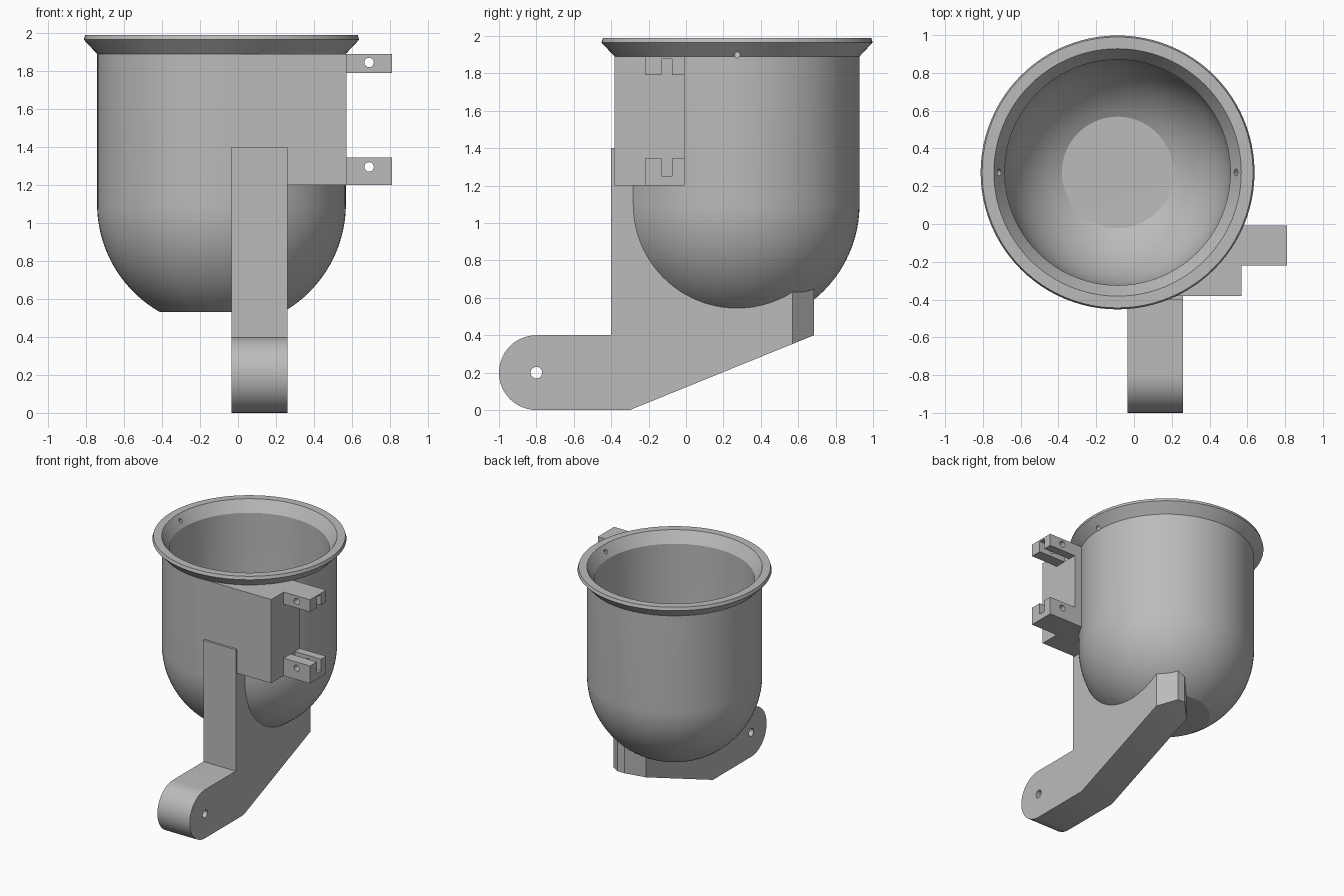
import bpy, bmesh, math
from mathutils import Vector, Matrix

if "Cube" in bpy.data.objects:
    bpy.data.objects.remove(bpy.data.objects["Cube"])

CX, CY, CZ = -0.087, 0.273, 1.10      # bowl axis and dome centre height
R_OUT, R_IN = 0.655, 0.5975

grey = bpy.data.materials.new("plain grey")
grey.diffuse_color = (0.5, 0.5, 0.5, 1)
grey.use_nodes = True
grey.node_tree.nodes["Principled BSDF"].inputs["Base Color"].default_value = grey.diffuse_color


def make(name, bm):
    bmesh.ops.recalc_face_normals(bm, faces=bm.faces[:])
    me = bpy.data.meshes.new(name)
    bm.to_mesh(me)
    bm.free()
    me.materials.append(grey)
    ob = bpy.data.objects.new(name, me)
    bpy.context.collection.objects.link(ob)
    return ob


def lathe(name, profile, steps=96):
    """Revolve an (r, z) profile that starts and ends on the bowl axis."""
    bm = bmesh.new()
    vs = [bm.verts.new((CX + r, CY, z)) for r, z in profile]
    es = [bm.edges.new(p) for p in zip(vs, vs[1:])]
    bmesh.ops.spin(bm, geom=vs + es, cent=(CX, CY, 0), axis=(0, 0, 1),
                   angle=math.tau, steps=steps)
    bmesh.ops.remove_doubles(bm, verts=bm.verts[:], dist=1e-4)
    return make(name, bm)


def dome(radius, floor_radius, n=20):
    """Arc from the flat floor edge up to the dome's equator."""
    a0 = math.acos(floor_radius / radius)
    return [(radius * math.cos(a0 * (1 - i / n)),
             CZ - radius * math.sin(a0 * (1 - i / n))) for i in range(n + 1)]


def prism(name, yz, x0, x1, cuts=()):
    """Extrude a (y, z) outline along x, then trim it by planes."""
    bm = bmesh.new()
    f = bm.faces.new([bm.verts.new((x0, y, z)) for y, z in yz])
    ext = bmesh.ops.extrude_face_region(bm, geom=[f])
    bmesh.ops.translate(bm, vec=(x1 - x0, 0, 0),
                        verts=[v for v in ext["geom"] if isinstance(v, bmesh.types.BMVert)])
    for co, no in cuts:
        bmesh.ops.bisect_plane(bm, geom=bm.verts[:] + bm.edges[:] + bm.faces[:],
                               plane_co=co, plane_no=no, clear_outer=True)
        bmesh.ops.holes_fill(bm, edges=[e for e in bm.edges if e.is_boundary])
    return make(name, bm)


def box(name, x0, x1, y0, y1, z0, z1):
    return prism(name, [(y0, z0), (y1, z0), (y1, z1), (y0, z1)], x0, x1)


def rod(centre, direction, radius, length):
    bm = bmesh.new()
    rot = Vector(direction).to_track_quat('Z', 'Y').to_matrix().to_4x4()
    bmesh.ops.create_cone(bm, cap_ends=True, segments=24, radius1=radius, radius2=radius,
                          depth=length, matrix=Matrix.Translation(centre) @ rot)
    return make("hole_cutter", bm)


def cut(ob, cutter):
    m = ob.modifiers.new("cut", 'BOOLEAN')
    m.operation, m.solver, m.object = 'DIFFERENCE', 'EXACT', cutter
    bpy.context.view_layer.objects.active = ob
    bpy.ops.object.modifier_apply(modifier=m.name)


def smooth(ob, angle=25):
    bpy.ops.object.select_all(action='DESELECT')
    ob.select_set(True)
    bpy.context.view_layer.objects.active = ob
    bpy.ops.object.shade_smooth_by_angle(angle=math.radians(angle))


helpers = []

# Bowl: round-bottomed shell with flared rim
outer = [(0, 0.53)] + dome(R_OUT, 0.325) + [(R_OUT, 1.89), (0.725, 1.965), (0.717, 1.99)]
inner = [(0, 0.58)] + dome(R_IN, 0.295) + [(R_IN, 1.90), (R_OUT, 1.99)]
bowl = lathe("bowl", outer + inner[::-1])
for s in (-1, 1):                     # slanted pin holes through the rim
    hole = rod((CX + s * 0.646, CY, 1.922), (s * 0.037, 0, -0.046), 0.018, 0.16)
    cut(bowl, hole)
    helpers.append(hole)

# Clearance body that keeps the attached parts out of the bowl's cavity
core = lathe("cavity_cutter", [(0, 0.555)] + dome(0.627, 0.31) + [(0.627, 2.1), (0, 2.1)])
helpers.append(core)

# Support arm: rounded foot, upright and tapered tail with chamfered end
X0, X1 = -0.035, 0.26
foot = [(-0.8 + 0.2 * math.cos(a), 0.2 + 0.2 * math.sin(a))
        for a in (math.pi / 2 + math.pi * i / 24 for i in range(25))]
arm = prism("support_arm",
            foot + [(-0.3, 0), (0.685, 0.4), (0.685, 0.75), (-0.2, 1.4), (-0.4, 1.4), (-0.4, 0.4)],
            X0, X1,
            cuts=[((X1, 0.57, 0), (1, 1, 0)), ((X0, 0.57, 0), (-1, 1, 0))])
cut(arm, core)
pivot = rod((0.11, -0.8, 0.2), (1, 0, 0), 0.031, 0.6)
cut(arm, pivot)
helpers.append(pivot)

# Side mounting block, tangent to the bowl
block = box("mounting_block", CX, 0.57, -0.382, -0.008, 1.20, 1.89)
cut(block, core)

# Slotted, drilled tabs: (name, bottom, top, slot bottom, slot top, hole height)
for name, z0, z1, s0, s1, hz in (("upper_tab", 1.79, 1.89, 1.70, 1.877, 1.845),
                                 ("lower_tab", 1.20, 1.345, 1.25, 1.45, 1.295)):
    tab = box(name, 0.57, 0.81, -0.22, -0.008, z0, z1)
    slot = box("slot_cutter", 0.571, 0.9, -0.13, -0.075, s0, s1)
    hole = rod((0.69, -0.11, hz), (0, 1, 0), 0.025, 0.5)
    for c in (slot, hole):
        cut(tab, c)
        helpers.append(c)
    smooth(tab)

for ob in (bowl, arm, block):
    smooth(ob)
for ob in helpers:
    ob.hide_render = True
    ob.hide_set(True)
